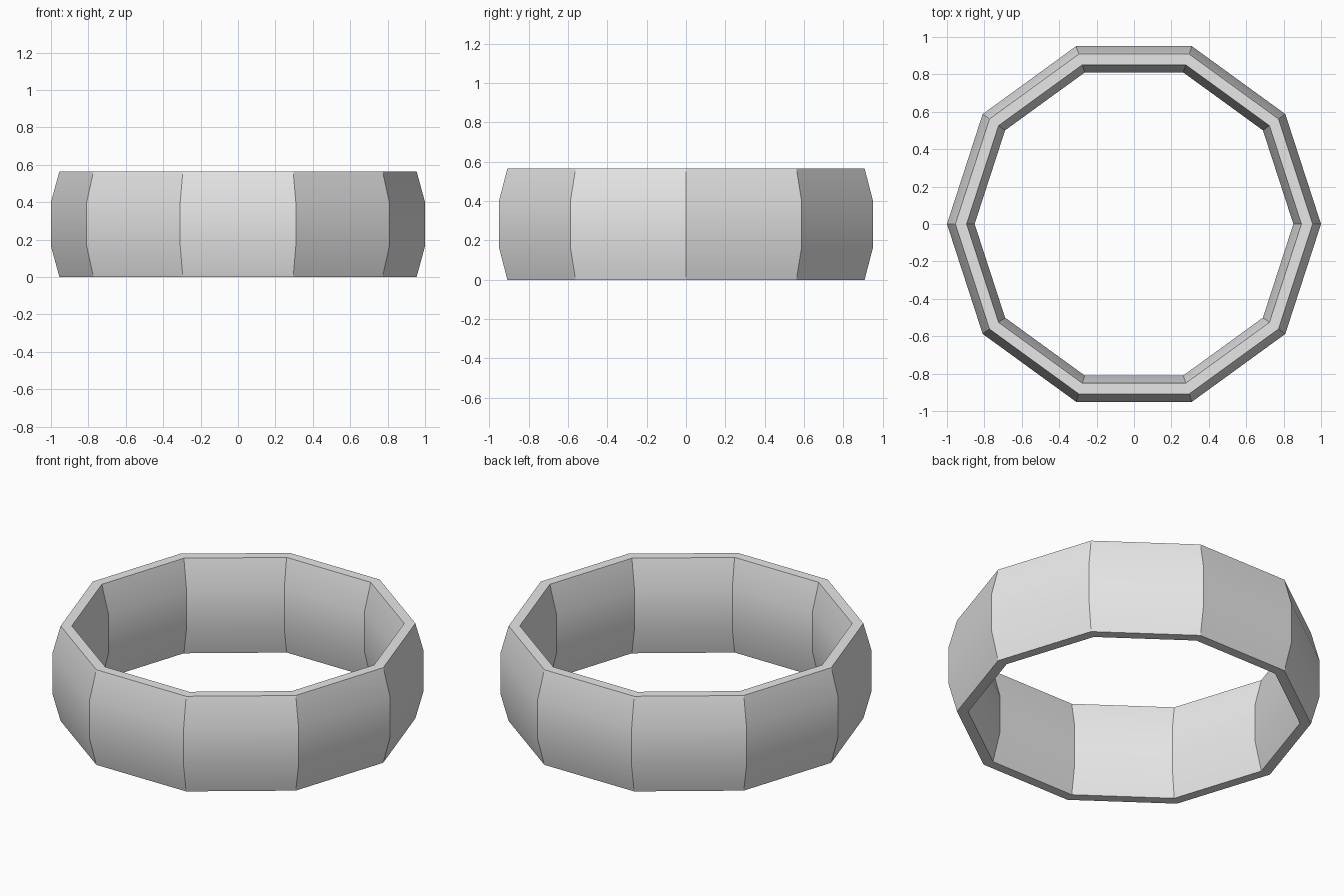
import bpy
import bmesh
from math import pi, radians

cube = bpy.data.objects.get("Cube")
if cube:
    bpy.data.objects.remove(cube, do_unlink=True)

SIDES = 10
HEIGHT = 0.565
BAND = 0.165            # height of each sloped band
OUTER, OUTER_RIM = 1.0, 0.955
INNER, INNER_RIM = 0.852, 0.895

# Single plain grey
grey = bpy.data.materials.new("light grey")
grey.use_nodes = True
colour = (0.8, 0.8, 0.8, 1)
grey.diffuse_color = colour
grey.node_tree.nodes["Principled BSDF"].inputs["Base Color"].default_value = colour

# Closed cross-section, bulging on both the outside and the inside
profile = [
    (OUTER_RIM, 0), (OUTER, BAND), (OUTER, HEIGHT - BAND), (OUTER_RIM, HEIGHT),
    (INNER_RIM, HEIGHT), (INNER, HEIGHT - BAND), (INNER, BAND), (INNER_RIM, 0),
]

# Sweep the section around the vertical axis
bm = bmesh.new()
verts = [bm.verts.new((r, 0, z)) for r, z in profile]
edges = [bm.edges.new((v, verts[(i + 1) % len(verts)])) for i, v in enumerate(verts)]
bmesh.ops.spin(bm, geom=verts + edges, cent=(0, 0, 0), axis=(0, 0, 1),
               angle=2 * pi, steps=SIDES)
bmesh.ops.remove_doubles(bm, verts=bm.verts[:], dist=0.0005)
bmesh.ops.recalc_face_normals(bm, faces=bm.faces[:])
mesh = bpy.data.meshes.new("ring_band")
bm.to_mesh(mesh)
bm.free()
mesh.materials.append(grey)

ring = bpy.data.objects.new("ring_band", mesh)
bpy.context.collection.objects.link(ring)

# Smooth over the gentle bulge, sharp at the panel joints and rims
bpy.ops.object.select_all(action="DESELECT")
ring.select_set(True)
bpy.context.view_layer.objects.active = ring
bpy.ops.object.shade_smooth_by_angle(angle=radians(30))
